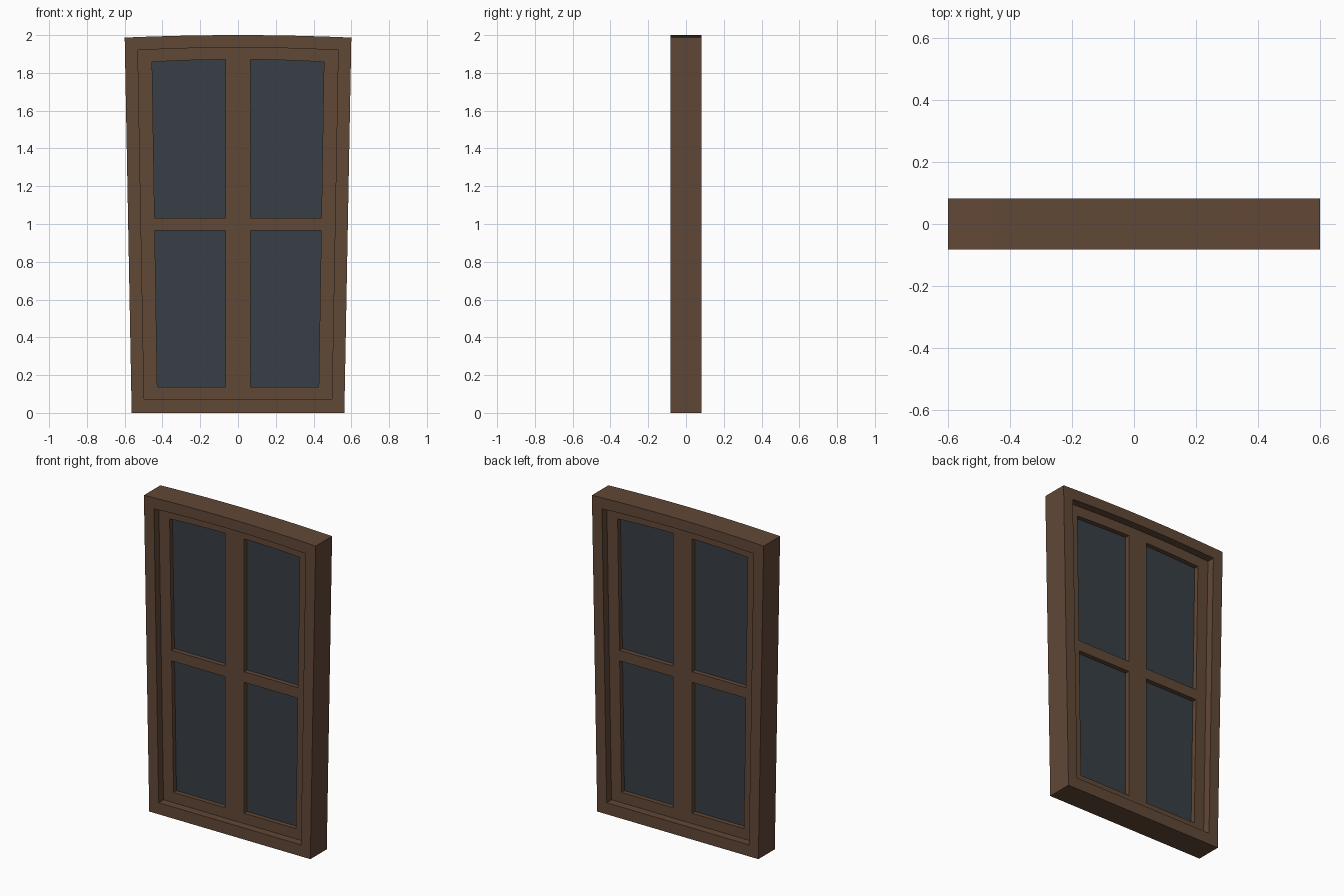
import bpy
import bmesh

if "Cube" in bpy.data.objects:
    bpy.data.objects.remove(bpy.data.objects["Cube"])


def material(name, rgb):
    m = bpy.data.materials.new(name)
    m.diffuse_color = (*rgb, 1)
    m.use_nodes = True
    m.node_tree.nodes["Principled BSDF"].inputs["Base Color"].default_value = m.diffuse_color
    return m


WOOD = material("brown_wood", (0.120, 0.065, 0.037))
GLASS = material("dark_glass", (0.040, 0.049, 0.061))
SEG = 8  # segments across the gently arched top


def half_width(base, slope, z):
    return base + slope * z


def outline(base, slope, z0, z_side, z_mid):
    """Tapered panel outline with a shallow arched top."""
    wb = half_width(base, slope, z0)
    wt = half_width(base, slope, z_side)
    pts = [(-wb, z0), (wb, z0)]
    for i in range(SEG + 1):
        t = 1 - 2 * i / SEG
        pts.append((wt * t, z_mid - (z_mid - z_side) * t * t))
    return pts


def finish(name, bm, mat):
    bmesh.ops.recalc_face_normals(bm, faces=bm.faces)
    me = bpy.data.meshes.new(name)
    bm.to_mesh(me)
    bm.free()
    me.materials.append(mat)
    ob = bpy.data.objects.new(name, me)
    bpy.context.collection.objects.link(ob)
    return ob


def ring(name, outer, inner, depth, mat):
    """Frame between two outlines, extending to +-depth in y."""
    bm = bmesh.new()
    loops = [[bm.verts.new((x, y, z)) for x, z in pts]
             for pts, y in ((outer, -depth), (inner, -depth),
                            (inner, depth), (outer, depth))]
    n = len(outer)
    for k in range(4):
        a, b = loops[k], loops[(k + 1) % 4]
        for i in range(n):
            j = (i + 1) % n
            bm.faces.new((a[i], a[j], b[j], b[i]))
    return finish(name, bm, mat)


def slab(name, pts, depth, mat):
    """Solid outline, extending to +-depth in y."""
    bm = bmesh.new()
    f = [bm.verts.new((x, -depth, z)) for x, z in pts]
    b = [bm.verts.new((x, depth, z)) for x, z in pts]
    bm.faces.new(f)
    bm.faces.new(b[::-1])
    for i in range(len(pts)):
        j = (i + 1) % len(pts)
        bm.faces.new((f[i], f[j], b[j], b[i]))
    return finish(name, bm, mat)


outer = outline(0.563, 0.0186, 0.0, 1.987, 2.0)
rebate = outline(0.4957, 0.0179, 0.073, 1.92, 1.934)
opening = outline(0.425, 0.016, 0.138, 1.858, 1.871)

# Outer frame and the recessed sash inside it
ring("outer_frame", outer, rebate, 0.082, WOOD)
ring("sash", rebate, opening, 0.033, WOOD)

# Glazing bars
BAR = 0.066
Z0, Z1 = 0.965, 1.032
slab("vertical_bar", [(-BAR, 0.138), (BAR, 0.138), (BAR, 1.8707),
                      (0, 1.871), (-BAR, 1.8707)], 0.033, WOOD)
for side, label in ((-1, "left"), (1, "right")):
    slab(label + "_crossbar",
         [(side * BAR, Z0), (side * half_width(0.425, 0.016, Z0), Z0),
          (side * half_width(0.425, 0.016, Z1), Z1), (side * BAR, Z1)],
         0.033, WOOD)

# Glass sheet behind the bars
slab("glass", opening, 0.004, GLASS)
